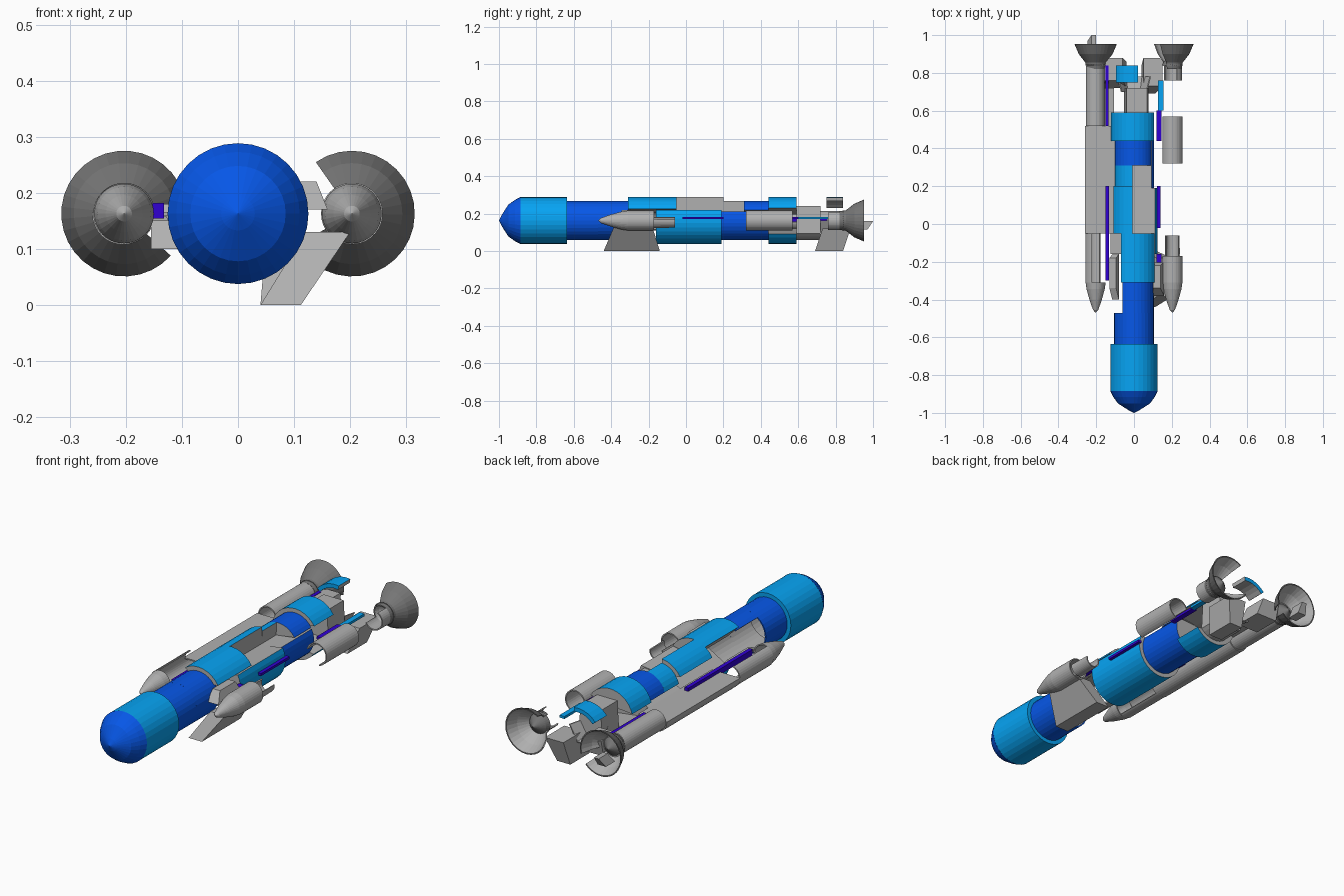
import bpy, bmesh
from math import sin, cos, radians

if "Cube" in bpy.data.objects:
    bpy.data.objects.remove(bpy.data.objects["Cube"])

CZ = 0.163  # height of the rocket axes


def material(name, colour):
    m = bpy.data.materials.new(name)
    m.diffuse_color = (*colour, 1)
    m.use_nodes = True
    m.node_tree.nodes["Principled BSDF"].inputs["Base Color"].default_value = m.diffuse_color
    return m


GREY = material("grey", (0.44, 0.44, 0.44))
STEEL = material("dark_steel", (0.18, 0.18, 0.18))
DARK = material("deep_blue", (0.002, 0.095, 0.8))
LIGHT = material("sky_blue", (0.002, 0.37, 0.9))
VIOLET = material("violet", (0.03, 0.0, 0.65))


def finish(name, bm, mats):
    bmesh.ops.remove_doubles(bm, verts=bm.verts, dist=1e-5)
    bmesh.ops.recalc_face_normals(bm, faces=bm.faces)
    me = bpy.data.meshes.new(name)
    bm.to_mesh(me)
    bm.free()
    for m in mats:
        me.materials.append(m)
    ob = bpy.data.objects.new(name, me)
    bpy.context.collection.objects.link(ob)
    return ob


def shell(name, profile, mat, a0=0, a1=360, cx=0.0, thick=0.006, cz=CZ, step=11.25):
    """Sweep a (y, radius) profile about the y axis; coloured outside, grey inside."""
    bm = bmesh.new()
    n = max(2, round((a1 - a0) / step))
    full = a1 - a0 >= 360

    def grid(off):
        rows = []
        for y, r in profile:
            rr = max(r - off, 0)
            angs = [radians(a0 + (a1 - a0) * i / n) for i in range(n if full else n + 1)]
            rows.append([bm.verts.new((cx + rr * cos(a), y, cz + rr * sin(a))) for a in angs])
        return rows

    def skin(A, B, idx):
        m = len(A)
        for i in range(m if full else m - 1):
            f = bm.faces.new((A[i], A[(i + 1) % m], B[(i + 1) % m], B[i]))
            f.material_index = idx

    out, inn = grid(0), grid(thick)
    for k in range(len(profile) - 1):
        skin(out[k], out[k + 1], 0)
        skin(inn[k], inn[k + 1], 1)
        if not full:
            for e in (0, -1):
                f = bm.faces.new((out[k][e], out[k + 1][e], inn[k + 1][e], inn[k][e]))
                f.material_index = 1
    for e in (0, -1):
        if profile[e][1] > 0:
            skin(out[e], inn[e], 0)
    bmesh.ops.dissolve_degenerate(bm, edges=bm.edges, dist=1e-6)
    return finish(name, bm, [mat, GREY])


def chunk(name, y0, y1, r, a0, a1, mat, inner=()):
    """Solid broken piece: coloured arc closed by grey break planes through inner (x, z) points."""
    bm = bmesh.new()
    n = max(2, round((a1 - a0) / 11.25))
    angs = [radians(a0 + (a1 - a0) * i / n) for i in range(n + 1)]
    pts = [(r * cos(a), CZ + r * sin(a)) for a in angs] + list(inner)
    A, B = ([bm.verts.new((x, y, z)) for x, z in pts] for y in (y0, y1))
    for ring in (A, B):
        bm.faces.new(ring).material_index = 1
    for i in range(len(pts)):
        j = (i + 1) % len(pts)
        bm.faces.new((A[i], A[j], B[j], B[i])).material_index = 0 if i < n else 1
    return finish(name, bm, [mat, GREY])


def frustum(name, low, high, mat=GREY):
    """Block between two rectangles given as (x0, x1, y0, y1, z)."""
    bm = bmesh.new()
    rings = [[bm.verts.new(p) for p in ((x0, y0, z), (x1, y0, z), (x1, y1, z), (x0, y1, z))]
             for x0, x1, y0, y1, z in (low, high)]
    bm.faces.new(rings[0])
    bm.faces.new(rings[1])
    for i in range(4):
        j = (i + 1) % 4
        bm.faces.new((rings[0][i], rings[0][j], rings[1][j], rings[1][i]))
    return finish(name, bm, [mat])


def block(name, x0, x1, y0, y1, z0, z1, mat=GREY):
    return frustum(name, (x0, x1, y0, y1, z0), (x0, x1, y0, y1, z1), mat)


# intact front of the core
shell("nose_cone", [(-1, 0), (-0.985, 0.03), (-0.95, 0.085), (-0.915, 0.11), (-0.885, 0.1255)], DARK)
shell("payload_drum", [(-0.885, 0.125), (-0.635, 0.125)], LIGHT, thick=0.02)
shell("front_stage", [(-0.635, 0.105), (-0.47, 0.105)], DARK)
shell("middle_stage", [(-0.47, 0.105), (-0.30, 0.105)], DARK, -100, 125)

# broken core pieces: y range, radius, angle range, colour, inner break points
tip = [(-0.01, 0.205)]
core = [
    (-0.31, -0.05, 0.125, 30, 124, LIGHT, tip),
    (-0.16, 0.19, 0.125, 190, 387, LIGHT, tip),
    (-0.05, 0.20, 0.125, 94, 150, LIGHT, tip),
    (0.19, 0.44, 0.105, 180, 388, DARK, tip),
    (0.20, 0.31, 0.105, 94, 165, LIGHT, tip),
    (0.31, 0.44, 0.105, 32, 165, DARK, tip),
    (0.44, 0.59, 0.125, 32, 165, LIGHT, tip),
    (0.44, 0.59, 0.125, 200, 325, LIGHT, ()),
    (0.59, 0.72, 0.105, 240, 318, GREY, [(0.07, 0.24), (-0.04, 0.24)]),
]
for i, piece in enumerate(core):
    chunk(f"core_piece_{i}", *piece)
shell("loose_panel", [(0.75, 0.125), (0.84, 0.125)], LIGHT, 80, 140, thick=0.02)
shell("tail_engine", [(0.70, 0.07), (0.78, 0.09)], GREY, 180, 360, step=60)

# booster noses and bells
nose = [(-0.47, 0), (-0.455, 0.014), (-0.40, 0.033), (-0.345, 0.048), (-0.31, 0.053)]
bell = [(0.82, 0.05), (0.855, 0.055), (0.90, 0.09), (0.952, 0.112)]
for side, cx, a0, a1 in (("left", -0.203, -15, 318), ("right", 0.203, -150, 125)):
    shell(f"{side}_booster_nose", nose, GREY, cx=cx)
    shell(f"{side}_bell", bell, STEEL, a0, a1, cx=cx)
    shell(f"{side}_bell_core", [(0.84, 0.055), (0.86, 0.045), (0.90, 0)], STEEL, cx=cx)

# left booster, mostly complete
shell("left_front_casing", [(-0.31, 0.053), (-0.05, 0.053)], GREY, 110, 300, cx=-0.205)
shell("left_middle_casing", [(-0.05, 0.055), (0.52, 0.055)], GREY, 180, 360, cx=-0.205)
shell("left_rear_casing", [(0.52, 0.05), (0.86, 0.05)], GREY, cx=-0.205)
block("left_mount_plate", -0.26, -0.105, -0.05, 0.52, 0.160, 0.166)
block("left_rear_plate", -0.155, -0.105, 0.52, 0.72, 0.150, 0.158)
frustum("left_rear_bracket", (-0.155, -0.04, 0.72, 0.86, 0.10), (-0.155, -0.06, 0.76, 0.88, 0.18))
frustum("left_tail_shard", (-0.245, -0.20, 0.90, 0.97, 0.115), (-0.225, -0.20, 0.93, 1.0, 0.16))

# right booster, in pieces
shell("right_front_casing", [(-0.31, 0.053), (-0.17, 0.053)], GREY, cx=0.203)
shell("right_casing_shard", [(-0.17, 0.04), (-0.06, 0.038)], GREY, 150, 370, cx=0.203)
shell("right_middle_casing", [(0.32, 0.055), (0.57, 0.055)], GREY, -75, 165, cx=0.203)
shell("right_rear_casing", [(0.76, 0.05), (0.84, 0.05)], GREY, -150, 60, cx=0.203)

# coupling rails between boosters and core
for i, (x0, x1, y0, y1, mat) in enumerate([
        (-0.152, -0.132, -0.30, 0.20, VIOLET), (-0.152, -0.135, 0.52, 0.84, VIOLET),
        (0.118, 0.145, -0.30, -0.16, VIOLET), (0.122, 0.14, -0.02, 0.20, VIOLET),
        (0.118, 0.145, 0.44, 0.60, VIOLET), (0.128, 0.155, 0.60, 0.76, LIGHT)]):
    h = 0.022 if x0 < 0 else 0.006
    block(f"rail_{i}", x0, x1, y0, y1, 0.176 - h, 0.182, mat)

# fins, slanting down from the right side to the ground
frustum("front_fin", (0.04, 0.112, -0.44, -0.14, 0), (0.12, 0.20, -0.385, -0.18, 0.13))
frustum("rear_fin", (0.04, 0.112, 0.69, 0.84, 0), (0.05, 0.15, 0.73, 0.88, 0.12))
frustum("right_fin_root", (0.10, 0.16, -0.38, -0.20, 0.17), (0.10, 0.14, -0.34, -0.22, 0.22))
frustum("left_fin_root", (-0.115, -0.08, -0.40, -0.16, 0.135), (-0.13, -0.095, -0.34, -0.18, 0.16))
